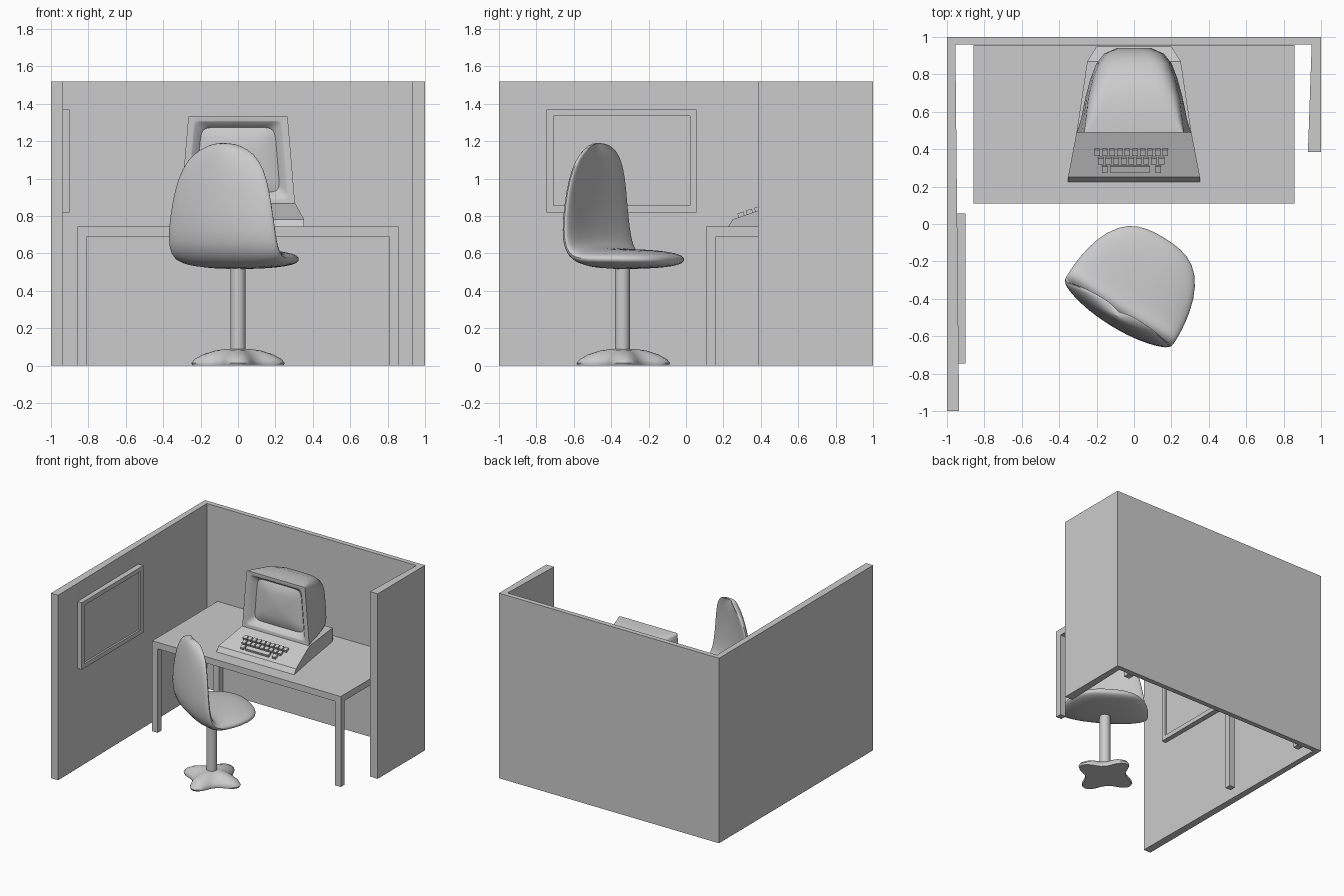
import bpy, bmesh, math
from mathutils import Matrix, Vector

if "Cube" in bpy.data.objects:
    bpy.data.objects.remove(bpy.data.objects["Cube"])


def finish(name, bm, smooth=None, subsurf=0):
    bmesh.ops.recalc_face_normals(bm, faces=bm.faces)
    me = bpy.data.meshes.new(name)
    bm.to_mesh(me)
    bm.free()
    ob = bpy.data.objects.new(name, me)
    bpy.context.collection.objects.link(ob)
    if subsurf:
        mod = ob.modifiers.new("subsurf", 'SUBSURF')
        mod.levels = mod.render_levels = subsurf
    if smooth:
        bpy.ops.object.select_all(action='DESELECT')
        ob.select_set(True)
        bpy.context.view_layer.objects.active = ob
        bpy.ops.object.shade_smooth_by_angle(angle=math.radians(smooth))
    return ob


def add_box(bm, lo, hi, rot=Matrix()):
    lo, hi = Vector(lo), Vector(hi)
    mat = Matrix.Translation((lo + hi) / 2) @ rot @ Matrix.Diagonal((*(hi - lo), 1))
    return bmesh.ops.create_cube(bm, size=1, matrix=mat)["verts"]


def loft(name, rings, smooth=None, subsurf=0):
    bm = bmesh.new()
    rows = [[bm.verts.new(p) for p in ring] for ring in rings]
    n = len(rows[0])
    for a, b in zip(rows, rows[1:]):
        for i in range(n):
            j = (i + 1) % n
            bm.faces.new((a[i], a[j], b[j], b[i]))
    bm.faces.new(rows[0])
    bm.faces.new(rows[-1][::-1])
    return finish(name, bm, smooth, subsurf)


def super_point(i, count, n):
    a = 2 * math.pi * i / count
    c, s = math.cos(a), math.sin(a)
    return (math.copysign(abs(c) ** (2 / n), c), math.copysign(abs(s) ** (2 / n), s))


# Partition walls, thinning slightly toward the back
plan = [(-1, -1), (-.935, -1), (-.955, .96), (.95, .96), (.93, .385), (1, .385), (1, 1), (-1, 1)]
loft("partition_walls", [[(x, y, z) for x, y in plan] for z in (0, 1.52)])

# Wall picture with recessed panel
bm = bmesh.new()
add_box(bm, (-.945, -.745, .82), (-.90, .057, 1.37))
bm.normal_update()
front = max(bm.faces, key=lambda f: f.normal.x)
bmesh.ops.inset_region(bm, faces=[front], thickness=.05)
new = bmesh.ops.extrude_face_region(bm, geom=[front])["geom"]
bmesh.ops.delete(bm, geom=[front], context='FACES_ONLY')
bmesh.ops.translate(bm, verts=[v for v in new if isinstance(v, bmesh.types.BMVert)], vec=(-.015, 0, 0))
finish("wall_picture", bm)

# Desk
bm = bmesh.new()
add_box(bm, (-.857, .11, .69), (.857, .958, .743))
finish("desk_top", bm)
bm = bmesh.new()
for x in (-.857, .807):
    for y in (.11, .905):
        add_box(bm, (x, y, 0), (x + .05, y + .05, .69))
finish("desk_legs", bm)

# Computer base: half width, bottom y, top y, top z
base = [(.353, .225, .25, .782), (.307, .49, .49, .866), (.25, .87, .87, .855), (.2, .95, .95, .78)]
loft("computer_base", [[(-w, yb, .743), (w, yb, .743), (w, yt, z), (-w, yt, z)]
                       for w, yb, yt, z in base])

# Keyboard keys on the sloping deck
tilt = math.atan2(.084, .24)
bm = bmesh.new()


def key(x, y, w):
    z = .782 + (y - .25) * .35 + .006
    add_box(bm, (x - w / 2, y - .017, z - .015), (x + w / 2, y + .017, z + .015),
            Matrix.Rotation(tilt, 4, 'X'))


for count, y in ((10, .385), (9, .34)):
    for i in range(count):
        key(-.015 + (i - (count - 1) / 2) * .0405, y, .03)
key(-.157, .295, .03)
key(-.022, .295, .21)
key(.13, .295, .03)
finish("keyboard_keys", bm)


# Monitor: recessed screen, bezel and rounded housing in one loft
def monitor_ring(y, wb, wt, zb, zt, n):
    pts = []
    for i in range(40):
        a, b = super_point(i, 40, n)
        w = (wb + wt) / 2 - b * (wb - wt) / 2
        pts.append((a * w, y, (zb + zt) / 2 + b * (zt - zb) / 2))
    return pts


def screen_ring(y, k, n):
    return monitor_ring(y, .305 * k, .265 * k, 1.1 - .235 * k, 1.1 + .235 * k, n)


stations = [(.56, .288, .255, .85, 1.335, 14), (.68, .265, .24, .83, 1.325, 7),
            (.78, .24, .212, .82, 1.29, 5), (.86, .21, .18, .82, 1.235, 4.5),
            (.91, .17, .14, .82, 1.17, 4), (.94, .1, .08, .83, 1.07, 3)]
loft("monitor", [screen_ring(.508, .05, 3), screen_ring(.512, .4, 4), screen_ring(.522, .62, 6),
                 screen_ring(.535, .74, 9), screen_ring(.492, .87, 18), screen_ring(.49, .89, 30),
                 screen_ring(.49, 1, 60)] + [monitor_ring(*s) for s in stations], smooth=40)

# Chair shell: rings swept from seat front to back top (v, z, half width, half thickness)
path = [(.312, .567, .05, .012), (.295, .567, .16, .028), (.235, .568, .245, .043),
        (.12, .57, .31, .052), (-.02, .57, .338, .055), (-.115, .578, .342, .058),
        (-.178, .63, .342, .052), (-.198, .72, .337, .045), (-.2, .86, .315, .038),
        (-.192, 1.0, .282, .034), (-.182, 1.1, .228, .03), (-.174, 1.16, .15, .024),
        (-.17, 1.192, .05, .012)]
place = Matrix.Translation((0, -.34, 0)) @ Matrix.Rotation(math.radians(-31.7), 4, 'Z')
rings = []
for k, (v, z, w, t) in enumerate(path):
    p, q = path[max(k - 1, 0)], path[min(k + 1, len(path) - 1)]
    d = Vector((q[0] - p[0], q[1] - p[1])).normalized()
    ring = []
    for i in range(24):
        a, b = super_point(i, 24, 2.3)
        bow = .035 * a * a * max(d.y, 0)
        ring.append(place @ Vector((a * w, v + d.y * b * t + bow, z - d.x * b * t)))
    rings.append(ring)
loft("chair_shell", rings, smooth=60, subsurf=1)

# Chair post
loft("chair_post", [[(.04 * math.cos(i * math.pi / 12), -.34 + .04 * math.sin(i * math.pi / 12), z)
                     for i in range(24)] for z in (.06, .54)], smooth=40)

# Chair foot: four blunt points on a low dome
foot = []
for k, z in ((.97, 0), (1, .014), (.93, .035), (.75, .06), (.5, .08), (.25, .09)):
    ring = []
    for i in range(48):
        a = 2 * math.pi * i / 48
        r = k * (.155 + .095 * abs(math.cos(2 * a)) ** 3)
        ring.append((r * math.cos(a), -.335 + r * math.sin(a), z))
    foot.append(ring)
loft("chair_foot", foot, smooth=50)
